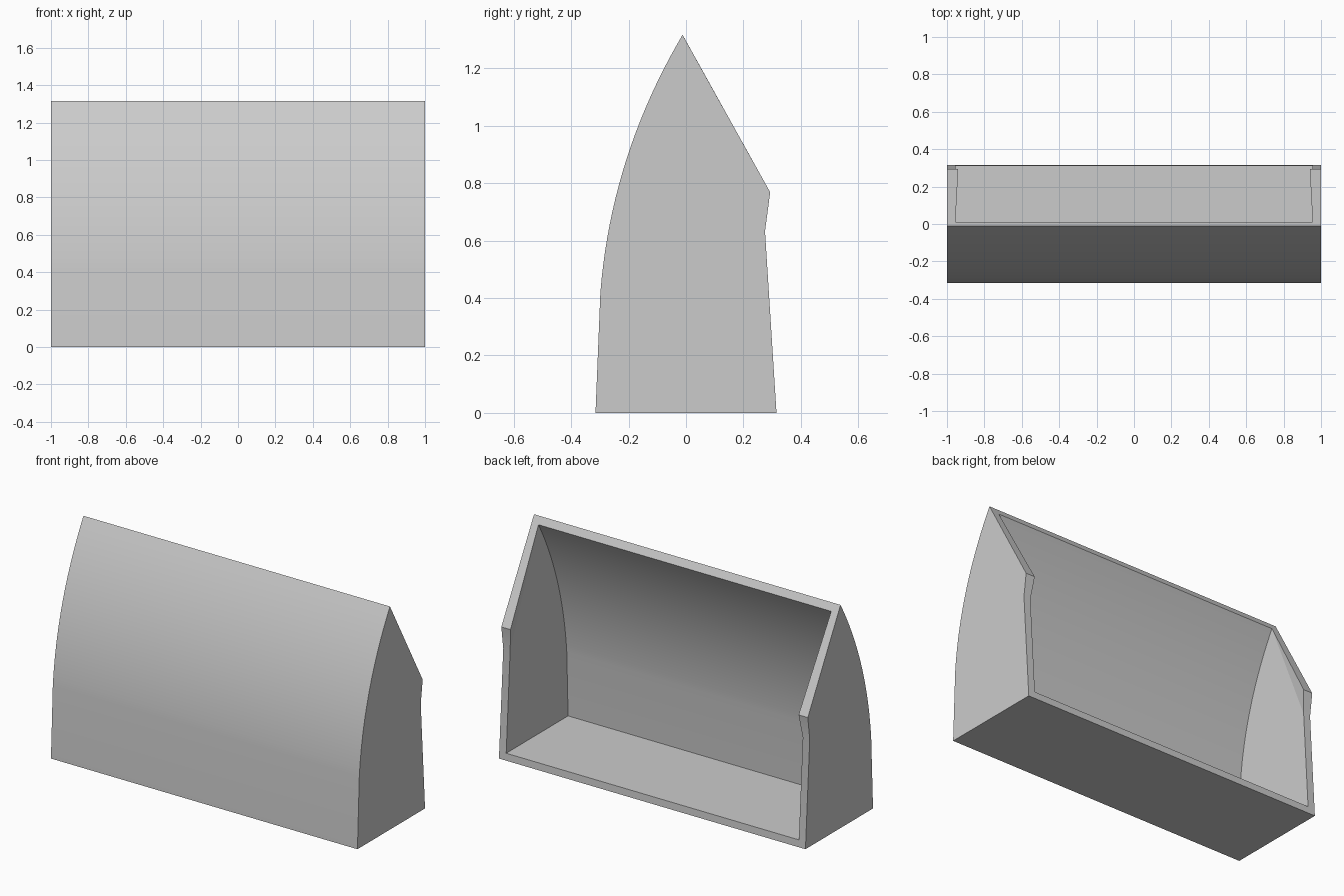
import bpy, bmesh, math
from mathutils import Vector

cube = bpy.data.objects.get("Cube")
if cube:
    bpy.data.objects.remove(cube, do_unlink=True)

# Material
grey = bpy.data.materials.new("plain grey")
grey.use_nodes = True
grey.diffuse_color = (0.6, 0.6, 0.6, 1)
grey.node_tree.nodes["Principled BSDF"].inputs["Base Color"].default_value = (0.6, 0.6, 0.6, 1)

HALF = 1.0      # half length
INNER = 0.955   # inner face of the end walls
STEPS = 20


def bowed_front(foot, start, ctrl, end):
    """Straight foot followed by a quadratic curve up to the ridge."""
    pts = [Vector(foot)]
    a, c, b = Vector(start), Vector(ctrl), Vector(end)
    for i in range(STEPS + 1):
        t = i / STEPS
        pts.append(a * (1 - t) ** 2 + c * (2 * t * (1 - t)) + b * t * t)
    return pts


# Side profiles in (y, z): bowed front up to the ridge, then down the open back
kink, waist = Vector((0.293, 0.768)), Vector((0.275, 0.632))
outer = bowed_front((-0.315, 0), (-0.298, 0.42), (-0.26, 0.896), (-0.012, 1.316))
outer += [kink, waist, Vector((0.315, 0))]
inner = bowed_front((-0.265, 0.042), (-0.253, 0.42), (-0.216, 0.88), (0.011, 1.275))
inner += [kink, waist, Vector((0.312, 0.042))]
n = len(outer)
ridge = n - 4   # index of the ridge point

bm = bmesh.new()


def section(profile, side, x):
    verts = [bm.verts.new((side * x, p.x, p.y)) for p in profile]
    return verts


out = {s: section(outer, s, HALF) for s in (-1, 1)}
inn = {s: section(inner, s, INNER) for s in (-1, 1)}

# Bowed front panel and floor, outside and inside
for loops in (out, inn):
    left, right = loops[1], loops[-1]
    for i in range(ridge):
        bm.faces.new((left[i], left[i + 1], right[i + 1], right[i]))
    bm.faces.new((left[-1], left[0], right[0], right[-1]))

# Top and bottom rims of the opening
for i in (ridge, n - 1):
    bm.faces.new((out[1][i], out[-1][i], inn[-1][i], inn[1][i]))

# End walls with a thickened corner on the rim
for s in (-1, 1):
    o, w = out[s], inn[s]
    w[ridge + 1].co.x = s * 0.94
    bm.faces.new(o)
    bm.faces.new(w[:ridge + 1] + w[ridge + 2:])
    bm.faces.new(w[ridge:ridge + 3])
    for i in range(ridge, n - 1):
        bm.faces.new((o[i], o[i + 1], w[i + 1], w[i]))

bmesh.ops.recalc_face_normals(bm, faces=bm.faces)
mesh = bpy.data.meshes.new("open_back_shell")
bm.to_mesh(mesh)
bm.free()
mesh.materials.append(grey)
shell = bpy.data.objects.new("open_back_shell", mesh)
bpy.context.collection.objects.link(shell)

# Smooth bowed panel, crisp edges elsewhere
bpy.ops.object.select_all(action='DESELECT')
shell.select_set(True)
bpy.context.view_layer.objects.active = shell
bpy.ops.object.shade_smooth_by_angle(angle=math.radians(12))
